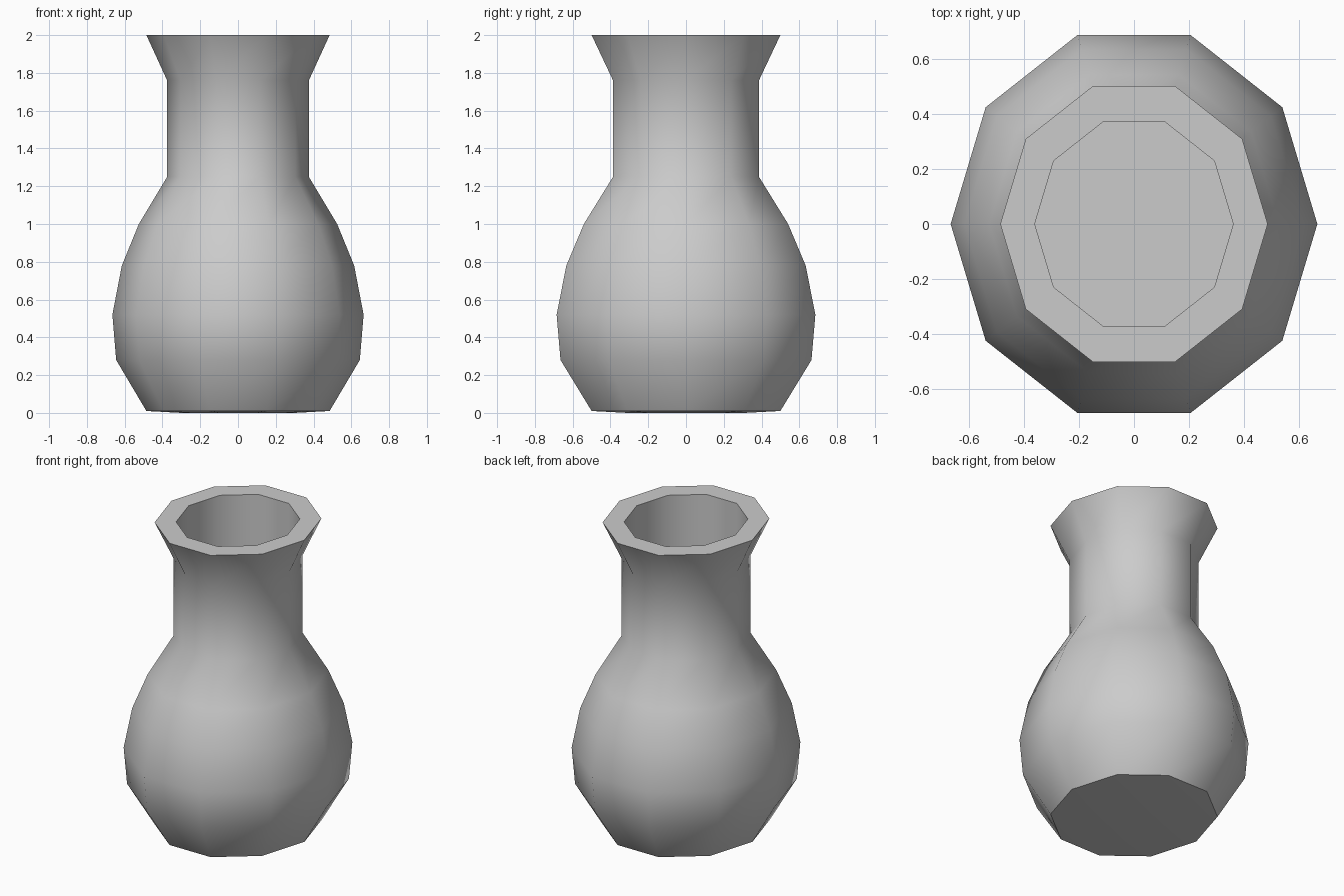
import bpy, bmesh, math

if "Cube" in bpy.data.objects:
    bpy.data.objects.remove(bpy.data.objects["Cube"])

SIDES = 10
Y_STRETCH = 1.083  # the vase is slightly deeper than wide

# Radius / height profile: underside, belly, neck, flared rim, then the bore
profile = [
    (0.30, 0.0), (0.485, 0.01), (0.645, 0.28), (0.665, 0.52), (0.615, 0.78),
    (0.525, 1.0), (0.375, 1.25), (0.375, 1.76), (0.485, 2.0),
    (0.36, 2.0), (0.36, 0.1),
]

bm = bmesh.new()
rings = []
for r, z in profile:
    ring = []
    for i in range(SIDES):
        a = 2 * math.pi * i / SIDES
        ring.append(bm.verts.new((r * math.cos(a), r * Y_STRETCH * math.sin(a), z)))
    rings.append(ring)

# Walls between neighbouring rings
for low, high in zip(rings, rings[1:]):
    for i in range(SIDES):
        j = (i + 1) % SIDES
        bm.faces.new((low[i], low[j], high[j], high[i]))

# Underside and inner floor
bm.faces.new(list(reversed(rings[0])))
bm.faces.new(rings[-1])
bmesh.ops.recalc_face_normals(bm, faces=bm.faces)

mesh = bpy.data.meshes.new("vase")
bm.to_mesh(mesh)
bm.free()
vase = bpy.data.objects.new("vase", mesh)
bpy.context.collection.objects.link(vase)

# Smooth body with crisp rim and foot
bpy.context.view_layer.objects.active = vase
vase.select_set(True)
bpy.ops.object.shade_smooth_by_angle(angle=math.radians(45))
